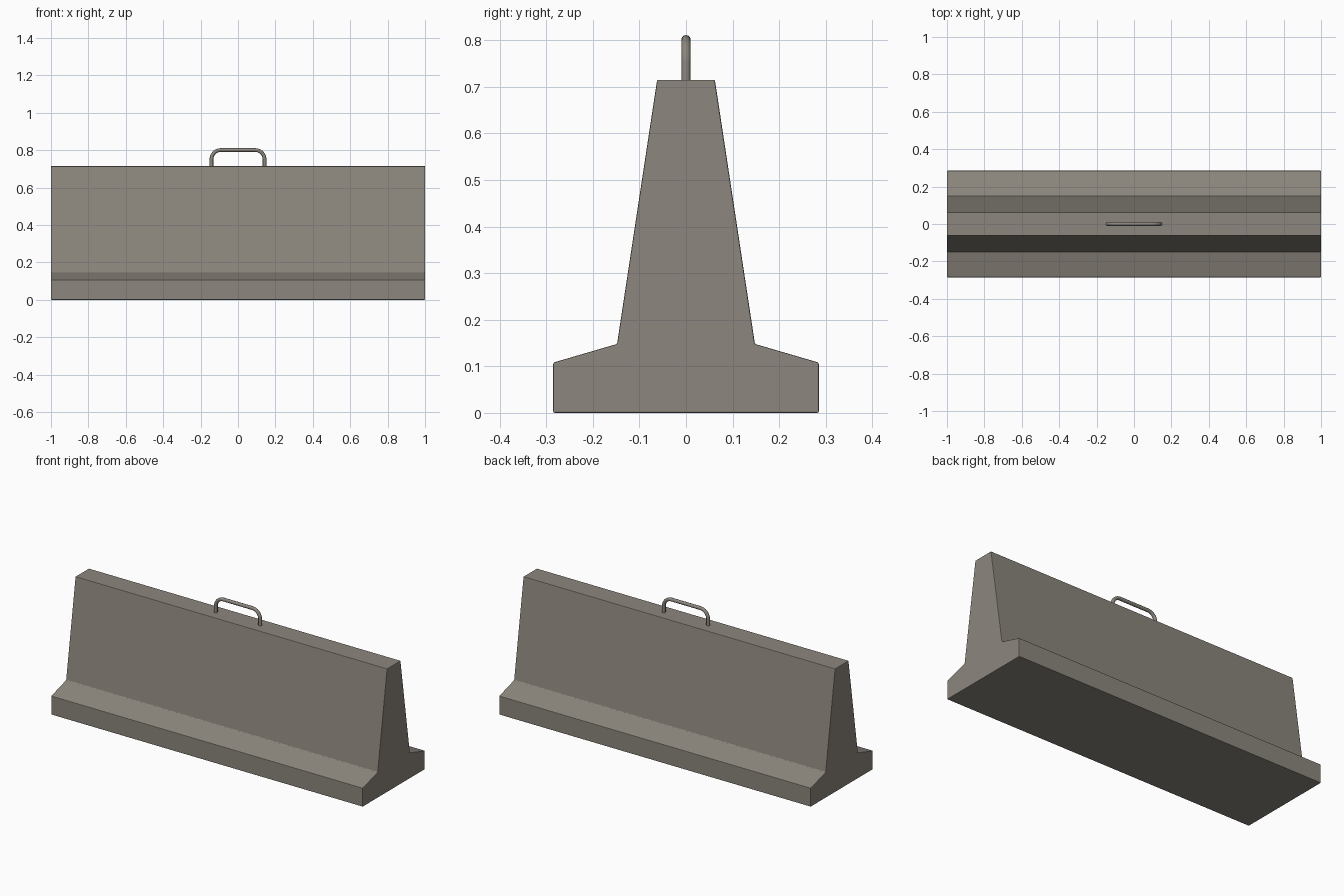
import bpy, bmesh, math

if "Cube" in bpy.data.objects:
    bpy.data.objects.remove(bpy.data.objects["Cube"])

concrete = bpy.data.materials.new("warm grey concrete")
concrete.diffuse_color = (0.262, 0.238, 0.205, 1)
concrete.use_nodes = True
concrete.node_tree.nodes["Principled BSDF"].inputs["Base Color"].default_value = concrete.diffuse_color

# Barrier body: mirrored half profile extruded along x
half = [(0.285, 0.0), (0.285, 0.108), (0.148, 0.148), (0.062, 0.715)]
profile = half + [(-y, z) for y, z in reversed(half)]
bm = bmesh.new()
face = bm.faces.new([bm.verts.new((-1, y, z)) for y, z in profile])
ext = bmesh.ops.extrude_face_region(bm, geom=[face])
bmesh.ops.translate(bm, vec=(2, 0, 0),
                    verts=[v for v in ext["geom"] if isinstance(v, bmesh.types.BMVert)])
bmesh.ops.recalc_face_normals(bm, faces=bm.faces)
mesh = bpy.data.meshes.new("barrier_body")
bm.to_mesh(mesh)
bm.free()
mesh.materials.append(concrete)
body = bpy.data.objects.new("barrier_body", mesh)
bpy.context.collection.objects.link(body)

# Slightly softened edges
bev = body.modifiers.new("soft_edges", "BEVEL")
bev.width = 0.003
bev.segments = 2
bev.limit_method = 'ANGLE'
bev.angle_limit = math.radians(5)

# Lifting handle: round bar bent at two corners
X, TOP, R, BASE = 0.142, 0.801, 0.05, 0.70
right = [(X, BASE)]
for i in range(9):
    a = math.pi / 2 * i / 8
    right.append((X - R + R * math.cos(a), TOP - R + R * math.sin(a)))
path = right + [(-x, z) for x, z in reversed(right)]
curve = bpy.data.curves.new("lifting_handle", "CURVE")
curve.dimensions = '3D'
curve.bevel_depth = 0.010
curve.bevel_resolution = 4
curve.use_fill_caps = True
spline = curve.splines.new('POLY')
spline.points.add(len(path) - 1)
for p, (x, z) in zip(spline.points, path):
    p.co = (x, 0, z, 1)
    p.radius = 1
curve.materials.append(concrete)
handle = bpy.data.objects.new("lifting_handle", curve)
bpy.context.collection.objects.link(handle)

# Smooth shading on the round bar only
bpy.ops.object.select_all(action='DESELECT')
handle.select_set(True)
bpy.context.view_layer.objects.active = handle
bpy.ops.object.convert(target='MESH')
bpy.ops.object.shade_smooth_by_angle(angle=math.radians(40))
